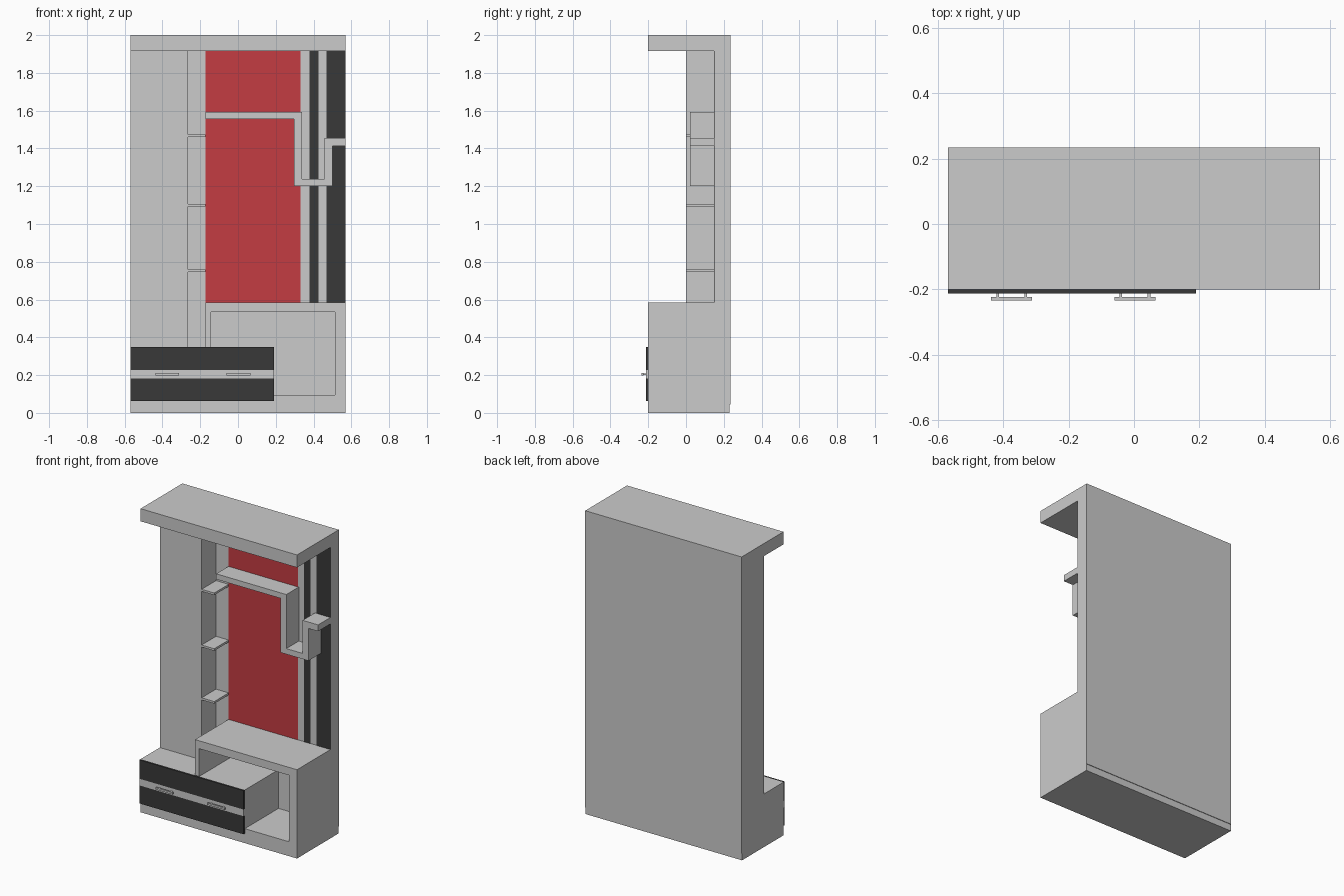
import bpy, bmesh

if "Cube" in bpy.data.objects:
    bpy.data.objects.remove(bpy.data.objects["Cube"])


def material(name, rgb):
    m = bpy.data.materials.new(name)
    m.diffuse_color = (*rgb, 1)
    m.use_nodes = True
    m.node_tree.nodes["Principled BSDF"].inputs["Base Color"].default_value = m.diffuse_color
    return m


RED = material("red_lacquer", (0.55, 0.045, 0.055))
BLACK = material("black_gloss", (0.04, 0.04, 0.04))


def prism(name, outline, y0, y1, mat=None):
    """Extrude an x-z outline from y0 to y1."""
    bm = bmesh.new()
    face = bm.faces.new([bm.verts.new((x, y0, z)) for x, z in outline])
    new = bmesh.ops.extrude_face_region(bm, geom=[face])["geom"]
    verts = [v for v in new if isinstance(v, bmesh.types.BMVert)]
    bmesh.ops.translate(bm, verts=verts, vec=(0, y1 - y0, 0))
    bmesh.ops.recalc_face_normals(bm, faces=bm.faces)
    mesh = bpy.data.meshes.new(name)
    bm.to_mesh(mesh)
    bm.free()
    obj = bpy.data.objects.new(name, mesh)
    bpy.context.collection.objects.link(obj)
    if mat:
        mesh.materials.append(mat)
    return obj


def box(name, x0, x1, y0, y1, z0, z1, mat=None):
    return prism(name, [(x0, z0), (x1, z0), (x1, z1), (x0, z1)], y0, y1, mat)


W, FRONT, WALL, BACK = 0.57, -0.20, 0.15, 0.235

# Back wall with a thin board that stops just above the floor
box("back_wall", -W, W, WALL, 0.231, 0, 2)
box("back_board", -W, W, 0.231, BACK, 0.045, 2)

# Overhanging top and tall left panel
box("top_canopy", -W, W, FRONT, WALL, 1.917, 2)
box("left_panel", -W, -0.265, 0, WALL, 0.35, 1.917)

# Small shelves beside the left panel
for i, z in enumerate((0.745, 1.093, 1.46)):
    box(f"small_shelf_{i + 1}", -0.265, -0.173, 0, WALL, z, z + 0.014)

# Coloured wall panels
box("red_panel", -0.173, 0.332, WALL - 0.002, WALL, 0.585, 1.917, RED)
for i, (a, b) in enumerate(((0.378, 0.425), (0.468, W))):
    box(f"black_stripe_{i + 1}", a, b, WALL - 0.002, WALL, 0.585, 1.917, BLACK)

# Stepped display shelf
prism("stepped_shelf", [
    (-0.173, 1.557), (0.297, 1.557), (0.297, 1.20), (0.50, 1.20),
    (0.50, 1.413), (W, 1.413), (W, 1.455), (0.457, 1.455),
    (0.457, 1.237), (0.338, 1.237), (0.338, 1.593), (-0.173, 1.593),
], 0.02, WALL)

# Base: plinth and open cabinet frame
prism("plinth", [(-W, 0), (W, 0), (W, 0.095), (0.19, 0.095),
                 (0.19, 0.065), (-W, 0.065)], FRONT, WALL)
prism("cabinet_frame", [
    (-0.173, 0.35), (-0.173, 0.585), (W, 0.585), (W, 0.095),
    (0.513, 0.095), (0.513, 0.533), (-0.143, 0.533), (-0.143, 0.35),
], FRONT, WALL)

# Drawer body and striped front
box("drawer_body", -W, 0.19, FRONT, WALL, 0.065, 0.35)
box("drawer_front_lower", -W, 0.19, -0.213, FRONT, 0.063, 0.182, BLACK)
box("drawer_front_middle", -W, 0.19, -0.213, FRONT, 0.182, 0.226)
box("drawer_front_upper", -W, 0.19, -0.213, FRONT, 0.226, 0.35, BLACK)

# Bar handles, each on two posts
for side, cx in (("left", -0.375), ("right", 0.003)):
    box(f"{side}_handle_bar", cx - 0.063, cx + 0.063, -0.235, -0.224, 0.199, 0.211)
    for i, dx in enumerate((-0.043, 0.043)):
        box(f"{side}_handle_post_{i + 1}", cx + dx - 0.004, cx + dx + 0.004,
            -0.224, -0.213, 0.201, 0.209)
